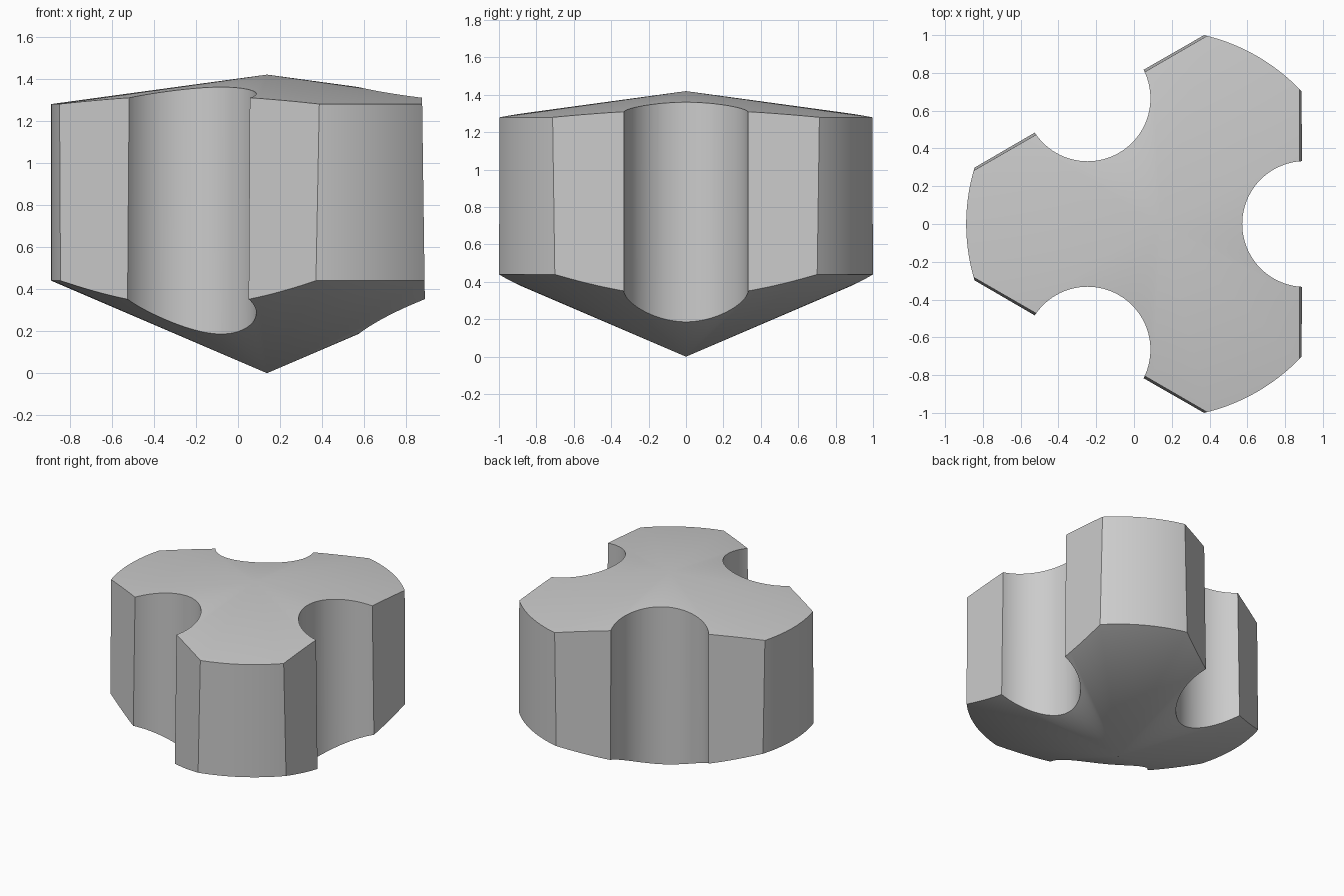
import bpy, bmesh, math
from mathutils import Vector

cube = bpy.data.objects.get("Cube")
if cube:
    bpy.data.objects.remove(cube, do_unlink=True)

AXIS_X = 0.138          # axis of the lobed body
RADIUS = 1.0266
SEGMENTS = 144
ANGLES = [math.radians(a) for a in (0, 120, 240)]

metal = bpy.data.materials.new("plain grey")
metal.use_nodes = True
grey = (0.6, 0.6, 0.6, 1)
metal.diffuse_color = grey
metal.node_tree.nodes["Principled BSDF"].inputs["Base Color"].default_value = grey


def make_object(name, bm):
    mesh = bpy.data.meshes.new(name)
    bmesh.ops.recalc_face_normals(bm, faces=bm.faces)
    bm.to_mesh(mesh)
    bm.free()
    mesh.materials.append(metal)
    obj = bpy.data.objects.new(name, mesh)
    bpy.context.collection.objects.link(obj)
    return obj


# Body: a cylinder with a conical top and a deeper conical underside
bm = bmesh.new()
profile = [(0, 0), (RADIUS, 0.44), (RADIUS, 1.28), (0, 1.42)]
verts = [bm.verts.new((r, 0, z)) for r, z in profile]
edges = [bm.edges.new(pair) for pair in zip(verts, verts[1:])]
bmesh.ops.spin(bm, geom=verts + edges, cent=(0, 0, 0), axis=(0, 0, 1),
               angle=math.tau, steps=SEGMENTS, use_duplicate=False)
bmesh.ops.remove_doubles(bm, verts=bm.verts, dist=0.0001)

# Three slightly tapered flats
for a in ANGLES:
    normal = Vector((math.cos(a), math.sin(a), 0.0135)).normalized()
    point = Vector((0.75 * math.cos(a), 0.75 * math.sin(a), 0.4))
    cut = bmesh.ops.bisect_plane(bm, geom=bm.verts[:] + bm.edges[:] + bm.faces[:],
                                 plane_co=point, plane_no=normal, clear_outer=True)
    rim = [e for e in cut["geom_cut"] if isinstance(e, bmesh.types.BMEdge)]
    bmesh.ops.contextual_create(bm, geom=rim)
body = make_object("lobed_body", bm)
body.location.x = AXIS_X

# Three round grooves
bm = bmesh.new()
for a in ANGLES:
    ring = bmesh.ops.create_cone(bm, cap_ends=True, segments=96, radius1=0.333,
                                 radius2=0.333, depth=3)["verts"]
    bmesh.ops.translate(bm, verts=ring,
                        vec=(0.768 * math.cos(a), 0.768 * math.sin(a), 0.7))
cutter = make_object("groove_cutter", bm)
cutter.location.x = AXIS_X
cutter.hide_render = True
cutter.hide_set(True)

grooves = body.modifiers.new("grooves", "BOOLEAN")
grooves.operation = "DIFFERENCE"
grooves.solver = "EXACT"
grooves.object = cutter

# Apply the cut and shade smoothly with sharp edges kept
bpy.ops.object.select_all(action="DESELECT")
body.select_set(True)
bpy.context.view_layer.objects.active = body
bpy.ops.object.modifier_apply(modifier="grooves")
bpy.data.objects.remove(cutter, do_unlink=True)
bpy.ops.object.shade_smooth_by_angle(angle=math.radians(20))
